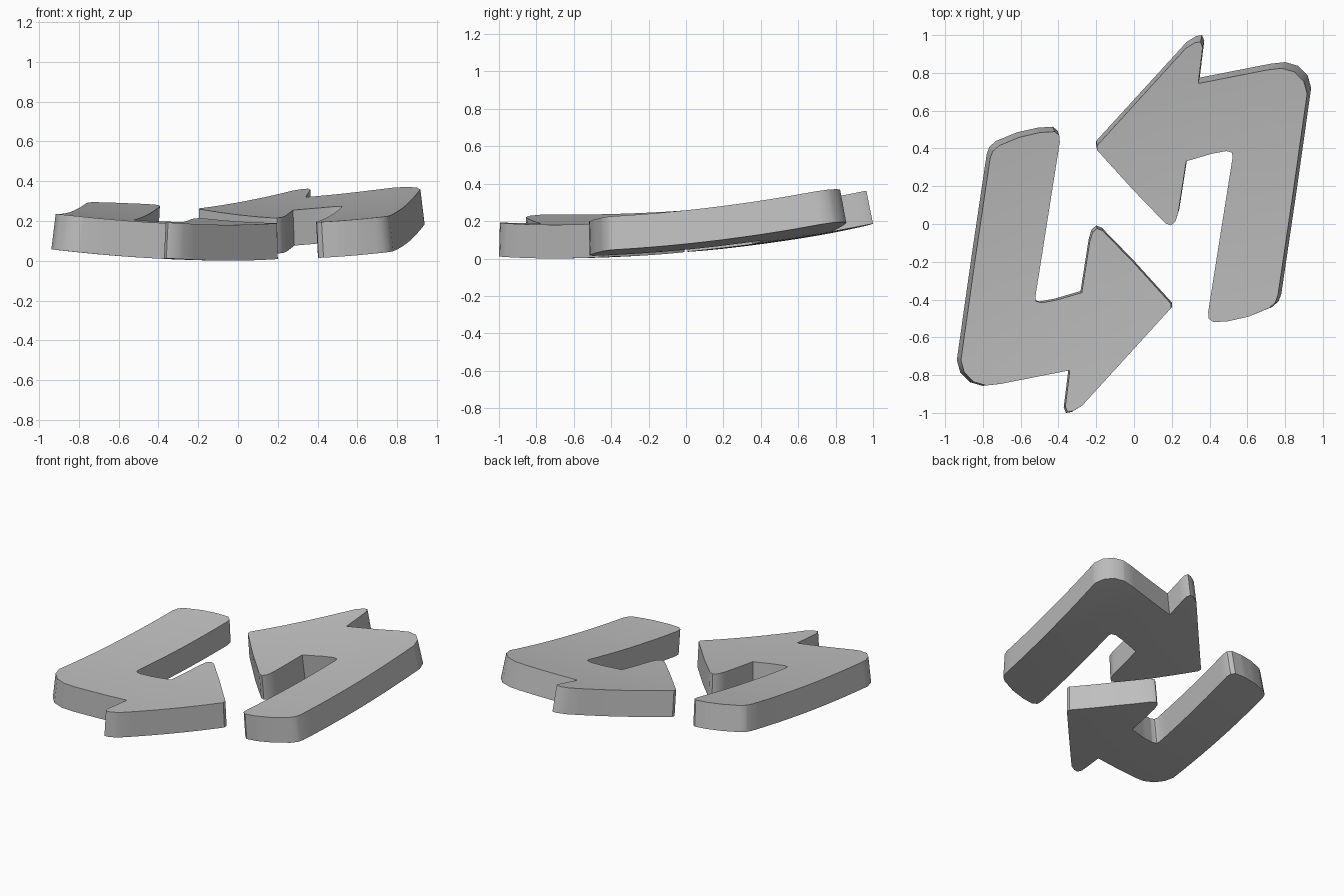
import bpy, bmesh, math
from mathutils import Vector

cube = bpy.data.objects.get("Cube")
if cube:
    bpy.data.objects.remove(cube, do_unlink=True)

THICK = 0.18

grey = bpy.data.materials.new("plain_grey")
grey.use_nodes = True
colour = (0.52, 0.52, 0.52, 1)
grey.diffuse_color = colour
grey.node_tree.nodes["Principled BSDF"].inputs["Base Color"].default_value = colour

# Hooked arrow outline: head, outer bend, tail, inner bend
OUTLINE = [
    (-0.20, 0.44), (0.28, 0.965), (0.33, 0.995), (0.36, 1.0), (0.372, 0.97),
    (0.348, 0.775), (0.72, 0.848), (0.80, 0.857), (0.87, 0.837), (0.92, 0.785), (0.938, 0.72),
    (0.86, 0.17), (0.78, -0.37), (0.765, -0.41), (0.73, -0.44), (0.62, -0.485), (0.51, -0.51),
    (0.43, -0.515), (0.405, -0.495), (0.402, -0.46),
    (0.47, -0.03), (0.535, 0.38), (0.53, 0.402), (0.50, 0.41), (0.42, 0.395), (0.283, 0.355),
    (0.24, 0.08), (0.225, 0.03), (0.20, 0.008), (0.17, 0.02), (0.0, 0.195), (-0.20, 0.415),
]


def bowl(x, y):
    """Height and upward normal of the shallow curved underside."""
    z = 0.065 * x * x + 0.058 * (y + 0.75) ** 2
    normal = Vector((-0.13 * x, -0.116 * (y + 0.75), 1)).normalized()
    return z, normal


def curved_arrow(name, turn):
    bm = bmesh.new()
    c, s = math.cos(turn), math.sin(turn)
    face = bm.faces.new([bm.verts.new((c * x - s * y, s * x + c * y, 0)) for x, y in OUTLINE])
    bmesh.ops.triangulate(bm, faces=[face])
    # Slice the flat sheet so that it can follow the bowl
    for axis in (Vector((1, 0, 0)), Vector((0, 1, 0))):
        for i in range(-9, 10):
            bmesh.ops.bisect_plane(bm, geom=bm.verts[:] + bm.edges[:] + bm.faces[:],
                                   dist=1e-5, plane_co=axis * (i / 10 + 0.003), plane_no=axis)
    for v in bm.verts:
        v.co.z = bowl(v.co.x, v.co.y)[0]
    # Thicken the sheet along the bowl normal
    out = bmesh.ops.extrude_face_region(bm, geom=bm.faces[:], use_keep_orig=True)
    for v in out["geom"]:
        if isinstance(v, bmesh.types.BMVert):
            v.co += bowl(v.co.x, v.co.y)[1] * THICK
    bmesh.ops.recalc_face_normals(bm, faces=bm.faces[:])
    mesh = bpy.data.meshes.new(name)
    bm.to_mesh(mesh)
    bm.free()
    mesh.materials.append(grey)
    obj = bpy.data.objects.new(name, mesh)
    bpy.context.collection.objects.link(obj)
    bpy.ops.object.select_all(action="DESELECT")
    obj.select_set(True)
    bpy.context.view_layer.objects.active = obj
    bpy.ops.object.shade_smooth_by_angle(angle=math.radians(35))


# Two matching arrows chasing each other
curved_arrow("left_arrow", 0)
curved_arrow("right_arrow", math.pi)
